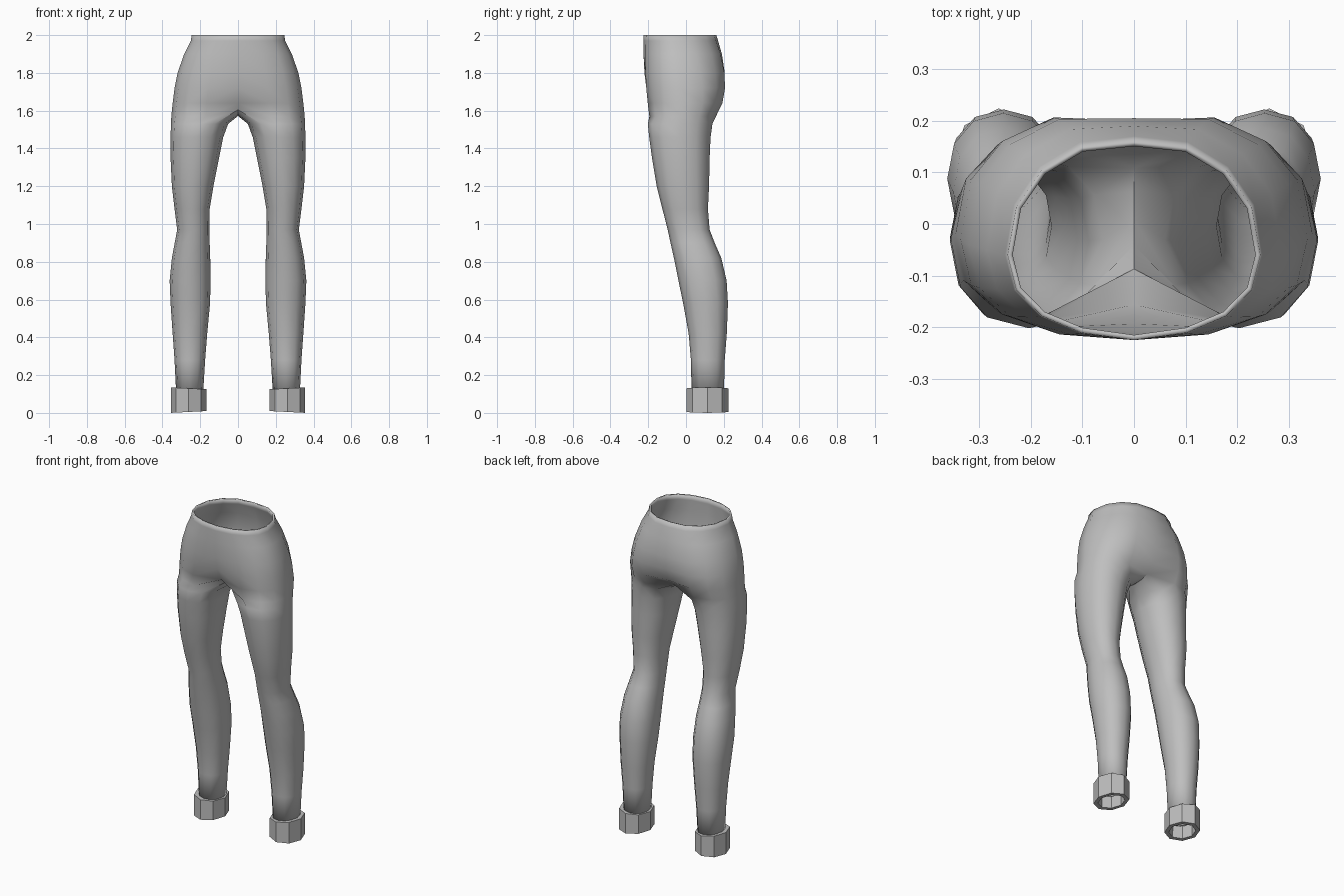
import bpy, bmesh, math

if "Cube" in bpy.data.objects:
    bpy.data.objects.remove(bpy.data.objects["Cube"])

grey = bpy.data.materials.new("grey cloth")
grey.diffuse_color = (0.52, 0.52, 0.52, 1)
grey.use_nodes = True
grey.node_tree.nodes["Principled BSDF"].inputs["Base Color"].default_value = grey.diffuse_color

# Hip half rings: z, half width, side y, front y, back y, centre front y, centre back y, roundness
HIPS = [
    (2.00, .245, -.06, -.222, .165, -.225, .160, 2.2),
    (1.97, .250, -.06, -.224, .175, -.225, .170, 2.2),
    (1.90, .285, -.05, -.226, .200, -.225, .190, 2.3),
    (1.80, .320, -.04, -.226, .220, -.220, .205, 2.4),
    (1.72, .336, -.03, -.222, .222, -.203, .200, 2.5),
    (1.64, .346, -.02, -.214, .206, -.165, .172, 2.6),
    (1.57, .353, -.02, -.205, .170, -.095, .115, 2.6),
]
# Leg rings: z, inner x, outer x, front y, back y
LEGS = [
    (1.53, .052, .355, -.202, .140), (1.46, .078, .357, -.195, .130),
    (1.35, .100, .357, -.180, .125), (1.20, .130, .350, -.155, .122),
    (1.08, .150, .336, -.125, .116), (0.97, .152, .322, -.097, .125),
    (0.90, .150, .335, -.082, .152), (0.82, .147, .350, -.064, .187),
    (0.70, .145, .362, -.040, .215), (0.58, .148, .357, -.015, .222),
    (0.42, .163, .346, .014, .216), (0.28, .174, .336, .026, .205),
    (0.08, .186, .326, .030, .200),
]


def power(v, n):
    return math.copysign(abs(v) ** (2 / n), v)


def hip_ring(z, w, ym, yf, yb, cf, cb, n):
    pts = []
    for k in range(9):
        a = math.radians(-90 + 22.5 * k)
        s = power(math.sin(a), n)
        y = ym + s * ((yb - ym) if s > 0 else (ym - yf))
        pts.append([w * power(math.cos(a), n), y, z])
    pts[0] = [0, cf, z]
    pts[8] = [0, cb, z]
    return pts


def leg_ring(z, xi, xo, yf, yb):
    cx, cy, a, b = (xi + xo) / 2, (yf + yb) / 2, (xo - xi) / 2, (yb - yf) / 2
    pts = []
    for k in range(12):
        t = math.radians(30 * k - 120)
        pts.append((cx + a * power(math.cos(t), 2.2), cy + b * power(math.sin(t), 2.2), z))
    return pts


def finish(name, bm):
    bmesh.ops.recalc_face_normals(bm, faces=bm.faces[:])
    me = bpy.data.meshes.new(name)
    bm.to_mesh(me)
    bm.free()
    me.materials.append(grey)
    ob = bpy.data.objects.new(name, me)
    bpy.context.collection.objects.link(ob)
    return ob


# Trousers: one half lofted from waist to ankle, then mirrored
bm = bmesh.new()
rings = [hip_ring(*h) for h in HIPS]
rings[-1][0][2] = 1.605
rings[-1][8][2] = 1.590
rows = [[bm.verts.new(p) for p in r] for r in rings]
for a, b in zip(rows, rows[1:]):
    for k in range(8):
        bm.faces.new((a[k], a[k + 1], b[k + 1], b[k]))

# Crotch seam closes the last hip ring into the first leg ring
seam = [bm.verts.new((0, y, z)) for y, z in ((.065, 1.575), (.01, 1.572), (-.045, 1.58))]
prev = rows[-1] + seam
for spec in LEGS:
    ring = [bm.verts.new(p) for p in leg_ring(*spec)]
    for k in range(12):
        j = (k + 1) % 12
        bm.faces.new((prev[k], prev[j], ring[j], ring[k]))
    prev = ring

geom = bm.verts[:] + bm.edges[:] + bm.faces[:]
bmesh.ops.mirror(bm, geom=geom, axis='X', merge_dist=0.0005)
trousers = finish("trousers", bm)
# Make sure the shell faces outward before thickening
side = max(trousers.data.polygons, key=lambda p: p.center.x)
if side.normal.x < 0:
    trousers.data.flip_normals()
solid = trousers.modifiers.new("cloth thickness", 'SOLIDIFY')
solid.thickness = 0.01
solid.offset = -1
bpy.context.view_layer.objects.active = trousers
trousers.select_set(True)
bpy.ops.object.shade_smooth_by_angle(angle=math.radians(50))
trousers.select_set(False)


# Cuffs: flat eight-sided bands with a thick open rim
def cuff(name, sx):
    bm = bmesh.new()
    loops = []
    for r, z in ((0.76, 0.0), (1, 0.0), (1, 0.125), (0.74, 0.125)):
        loop = []
        for k in range(8):
            t = math.radians(45 * k)
            x = .262 + .094 * r * math.cos(t)
            y = .113 + .111 * r * math.sin(t)
            tilt = (.262 - x) * 0.05 if z == 0 else (x - .262) * 0.05
            loop.append(bm.verts.new((sx * x, y, z + 0.005 + tilt)))
        loops.append(loop)
    for i in range(4):
        a, b = loops[i], loops[(i + 1) % 4]
        for k in range(8):
            j = (k + 1) % 8
            bm.faces.new((a[k], a[j], b[j], b[k]))
    return finish(name, bm)


cuff("right_cuff", 1)
cuff("left_cuff", -1)
